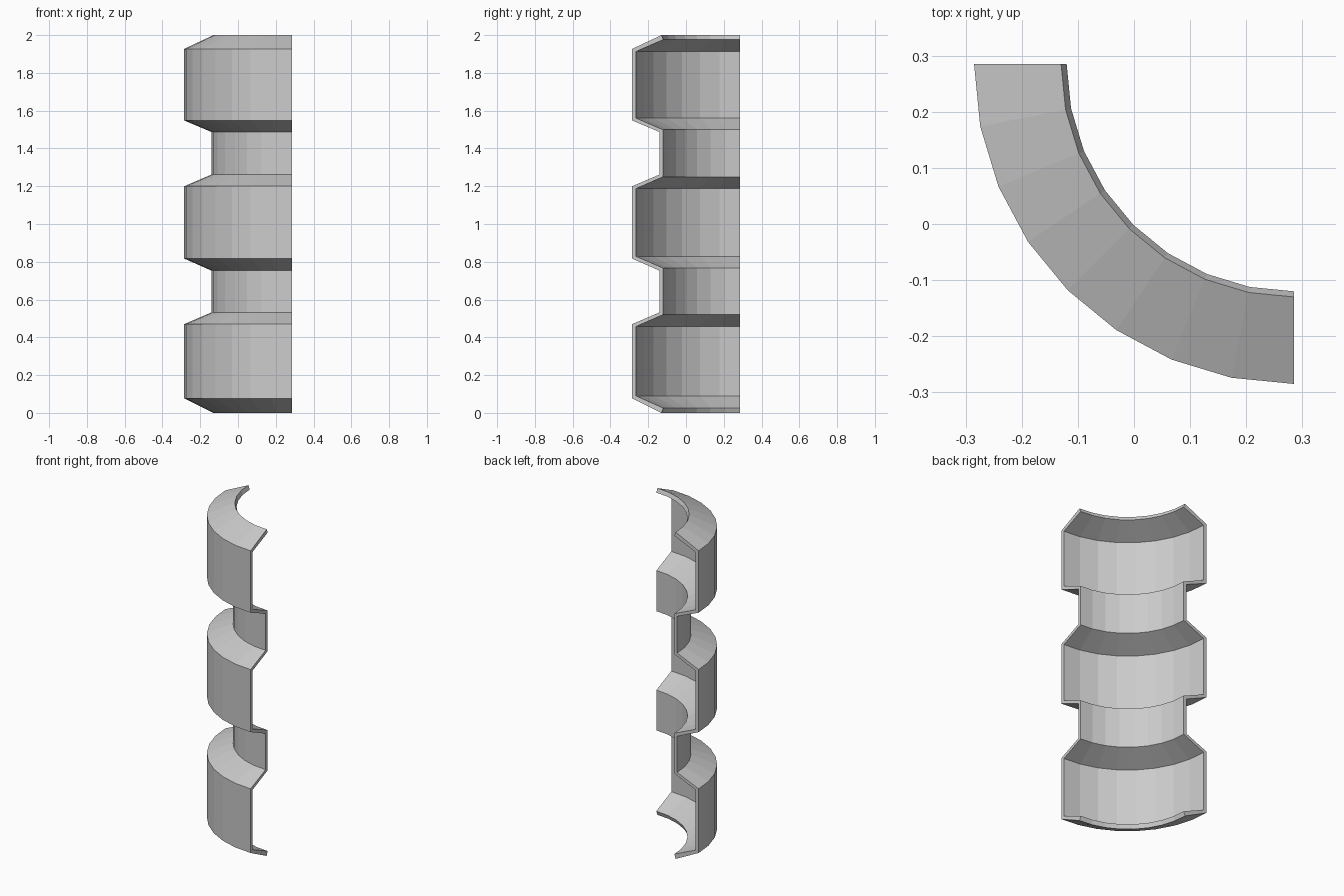
import bpy, bmesh
from math import radians
from mathutils import Matrix, Vector

cube = bpy.data.objects.get("Cube")
if cube:
    bpy.data.objects.remove(cube, do_unlink=True)

# Plain grey material
grey = bpy.data.materials.new("plain_grey")
grey.use_nodes = True
color = (0.6, 0.6, 0.6, 1)
grey.diffuse_color = color
grey.node_tree.nodes["Principled BSDF"].inputs["Base Color"].default_value = color

# Wall section as (radius, height): outer face upward, inner face upward
R, N, E = 0.57, 0.425, 0.415
outer = [(E, 0), (R, 0.077), (R, 0.47), (N, 0.532), (N, 0.753), (R, 0.817),
         (R, 1.2), (N, 1.262), (N, 1.487), (R, 1.548), (R, 1.927), (E, 2)]
r, n, e = 0.55, 0.406, 0.405
inner = [(e, 0.026), (r, 0.09), (r, 0.457), (n, 0.52), (n, 0.767), (r, 0.829),
         (r, 1.187), (n, 1.25), (n, 1.499), (r, 1.561), (r, 1.913), (e, 1.976)]

# Sweep the section through a quarter turn
STEPS = 8
axis = Vector((R / 2, R / 2, 0))
section = outer + inner[::-1]
bm = bmesh.new()
rings = []
for i in range(STEPS + 1):
    turn = Matrix.Rotation(radians(180 + 90 * i / STEPS), 3, 'Z')
    rings.append([bm.verts.new(axis + turn @ Vector((rad, 0, z))) for rad, z in section])
count = len(section)
for a, b in zip(rings, rings[1:]):
    for k in range(count):
        m = (k + 1) % count
        bm.faces.new((a[k], b[k], b[m], a[m]))

# Cut ends, closed by quads across the wall thickness
for ring in (rings[0], rings[-1]):
    for k in range(len(outer) - 1):
        bm.faces.new((ring[k], ring[k + 1], ring[count - 2 - k], ring[count - 1 - k]))
bmesh.ops.recalc_face_normals(bm, faces=bm.faces)

mesh = bpy.data.meshes.new("ribbed_quarter_shell")
bm.to_mesh(mesh)
bm.free()
mesh.materials.append(grey)
shell = bpy.data.objects.new("ribbed_quarter_shell", mesh)
bpy.context.collection.objects.link(shell)
